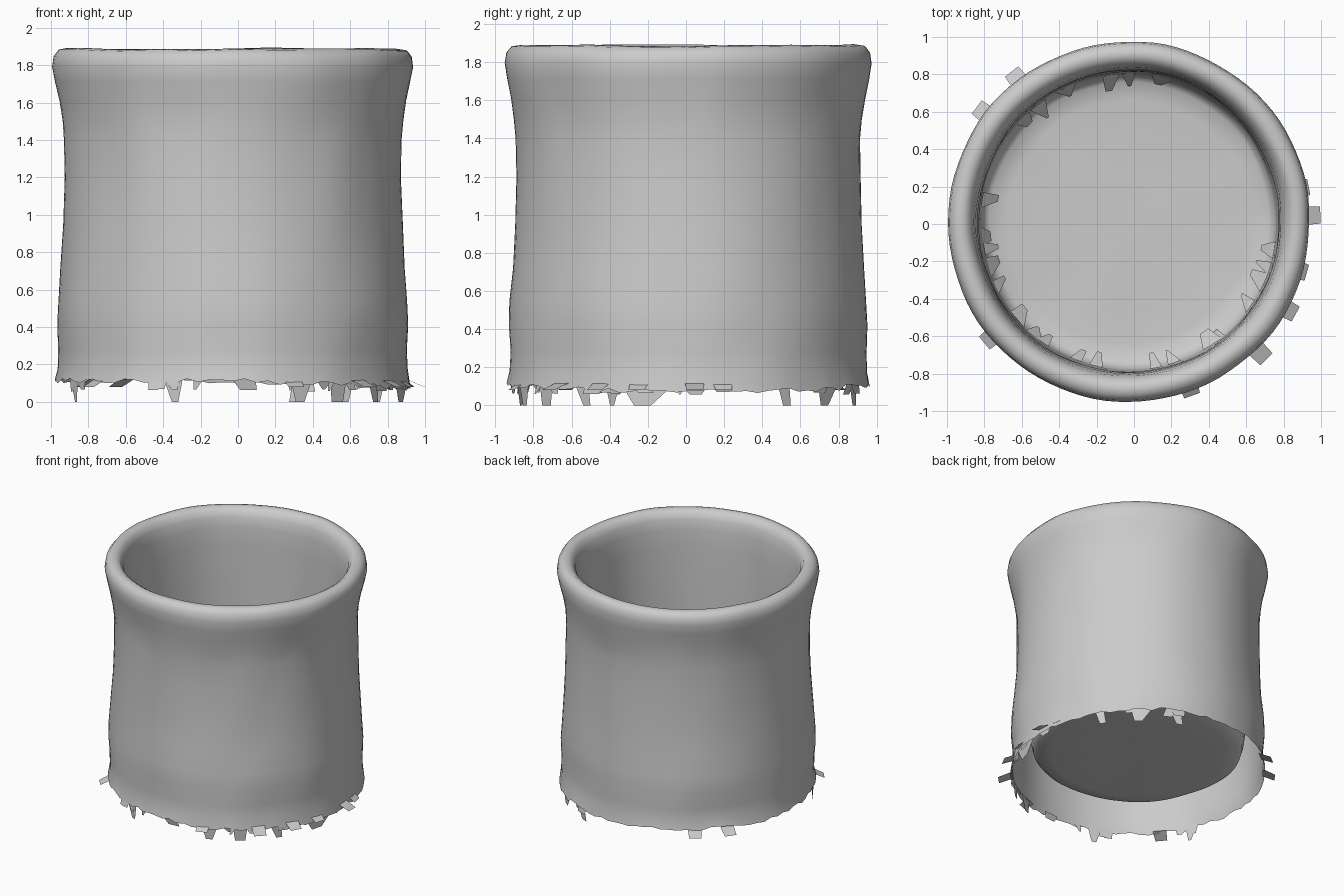
import bpy
import bmesh
import math
import random
from mathutils import Vector, noise

random.seed(11)
SEGMENTS = 96
WOBBLE = 0.01
CENTRE = Vector((-0.027, 0.012, 0))

cube = bpy.data.objects.get("Cube")
if cube:
    bpy.data.objects.remove(cube)

clay = bpy.data.materials.new("grey_clay")
clay.use_nodes = True
clay.diffuse_color = (0.6, 0.6, 0.6, 1)
clay.node_tree.nodes["Principled BSDF"].inputs["Base Color"].default_value = (0.6, 0.6, 0.6, 1)


def polar(angle, radius, z):
    return CENTRE + Vector((radius * math.cos(angle), radius * math.sin(angle), z))


def finish(bm, name, smooth=True):
    mesh = bpy.data.meshes.new(name)
    bm.to_mesh(mesh)
    bm.free()
    mesh.materials.append(clay)
    for face in mesh.polygons:
        face.use_smooth = smooth
    obj = bpy.data.objects.new(name, mesh)
    bpy.context.collection.objects.link(obj)


def lathe(name, profile, ragged=0.0, cap=False):
    """Turn a profile around the axis with a hand-made unevenness."""
    bm = bmesh.new()
    rings = []
    for row, (radius, z) in enumerate(profile):
        ring = []
        for i in range(SEGMENTS):
            angle = math.tau * i / SEGMENTS
            p = polar(angle, radius, z)
            r = radius + WOBBLE * noise.noise(p * 3)
            h = z + WOBBLE * noise.noise(p * 3 + Vector((7, 0, 0)))
            if row == 0 and ragged:
                # The torn foot reaches lower on the left side
                h += random.uniform(-ragged, ragged) - 0.04 * max(0, math.cos(angle))
            ring.append(bm.verts.new(polar(angle, r, h)))
        rings.append(ring)
    for low, high in zip(rings, rings[1:]):
        for i in range(SEGMENTS):
            j = (i + 1) % SEGMENTS
            bm.faces.new((low[i], low[j], high[j], high[i]))
    if cap:
        hub = bm.verts.new(polar(0, 0, profile[-1][1]))
        for i in range(SEGMENTS):
            bm.faces.new((rings[-1][i], rings[-1][(i + 1) % SEGMENTS], hub))
    finish(bm, name)


# Outer wall, rolled rim and inner wall in one continuous skin
lathe("pot_wall", [
    (0.95, 0.115), (0.935, 0.18), (0.932, 0.28), (0.94, 0.42), (0.935, 0.54),
    (0.92, 0.72), (0.907, 0.95), (0.902, 1.2), (0.902, 1.4), (0.91, 1.5),
    (0.927, 1.61), (0.95, 1.71), (0.965, 1.79), (0.957, 1.845), (0.93, 1.88),
    (0.885, 1.888), (0.85, 1.865), (0.828, 1.82), (0.815, 1.74), (0.807, 1.6),
    (0.805, 1.2), (0.803, 0.8), (0.8, 0.5), (0.79, 0.36),
], ragged=0.014)

# Floor with a softly rounded corner, raised above the hollow foot
lathe("pot_floor", [(0.79, 0.36), (0.775, 0.3), (0.745, 0.275), (0.65, 0.265),
                    (0.45, 0.26), (0.2, 0.26)], cap=True)


def add_shard(bm, degrees, width, start, end, tip=0.5, skew=0.0):
    """Torn flake from a start (radius, z) to an end (radius, z)."""
    a = math.radians(degrees)
    half = width / 2
    tip_half = half * tip
    corners = [polar(a - half, *start), polar(a + half, *start),
               polar(a + tip_half + skew, *end), polar(a - tip_half + skew, *end)]
    bm.faces.new([bm.verts.new(c) for c in corners])


# Torn flakes hanging from the foot, thickest on the front left
foot = bmesh.new()
for degrees, width in ((205, 0.1), (250, 0.12), (293, 0.14), (307, 0.12), (323, 0.1),
                       (347, 0.34), (32, 0.08), (52, 0.2), (67, 0.1)):
    add_shard(foot, degrees, width, (0.938, 0.13), (0.93, 0),
              random.uniform(0.2, 0.7), random.uniform(-0.05, 0.05))
for i in range(26):
    add_shard(foot, random.uniform(200, 430), random.uniform(0.06, 0.14), (0.938, 0.13),
              (random.uniform(0.92, 0.96), random.uniform(0.055, 0.07)),
              random.uniform(0.1, 0.9), random.uniform(-0.04, 0.04))
# Blocky flakes that stick outward
for degrees, reach in ((2, 1.025), (11, 0.98), (128, 1.02), (143, 1.02), (220, 1.01),
                       (290, 0.99), (315, 1.04), (331, 1.02), (344, 0.99)):
    add_shard(foot, degrees, 0.11, (0.93, 0.12), (reach, 0.08), 0.8)
finish(foot, "foot_flakes", smooth=False)

# Small broken flakes around the rounded edge of the floor
inner = bmesh.new()
for i in range(24):
    add_shard(inner, random.uniform(0, 360), random.uniform(0.08, 0.16), (0.795, 0.39),
              (random.uniform(0.7, 0.75), random.uniform(0.29, 0.32)),
              random.uniform(0.1, 0.5), random.uniform(-0.04, 0.04))
finish(inner, "floor_edge_flakes", smooth=False)
